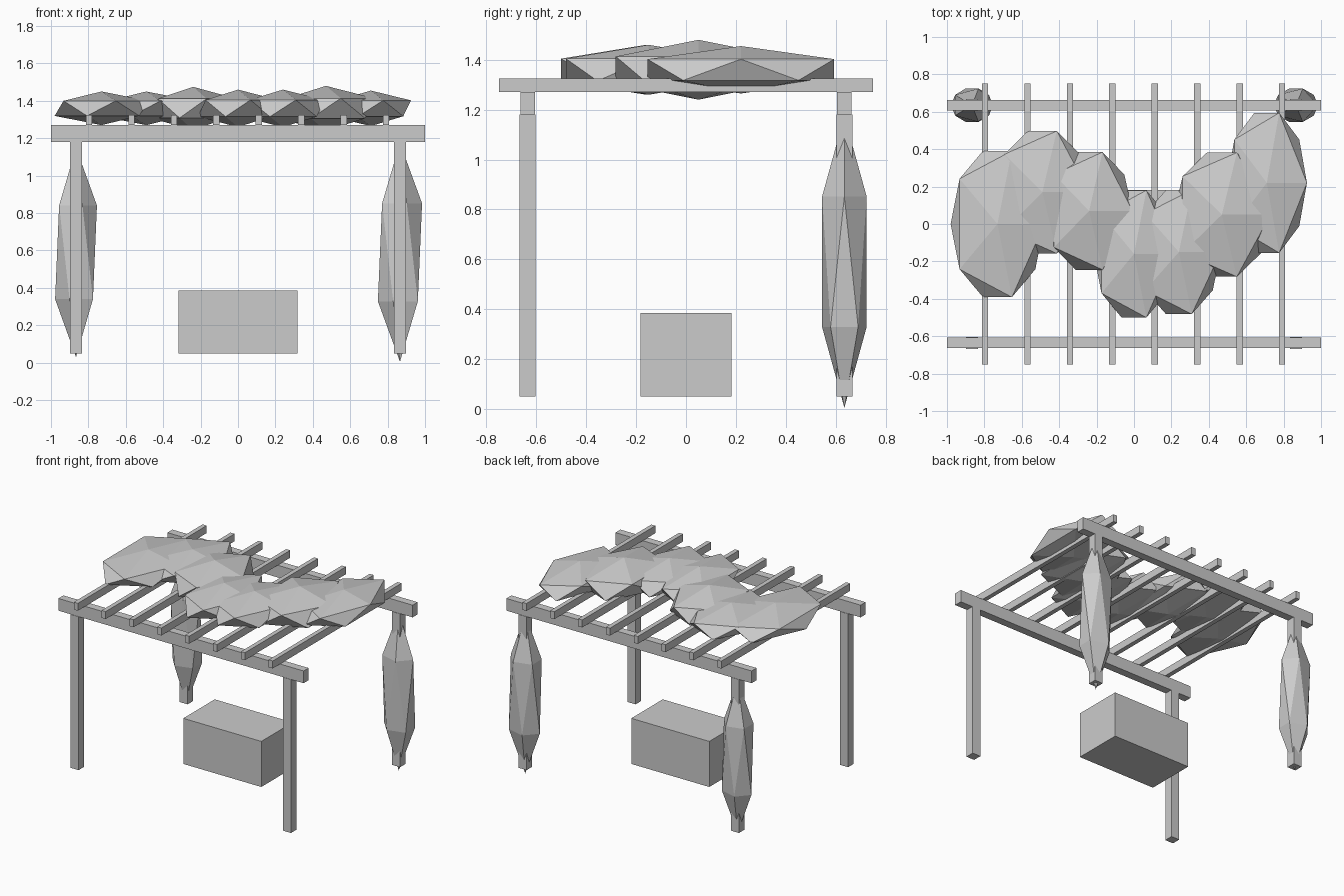
import bpy
from mathutils import Vector

default = bpy.data.objects.get("Cube")
if default:
    bpy.data.objects.remove(default, do_unlink=True)

grey = bpy.data.materials.new("plain_grey")
grey.use_nodes = True
grey.diffuse_color = (0.6, 0.6, 0.6, 1)
grey.node_tree.nodes["Principled BSDF"].inputs["Base Color"].default_value = grey.diffuse_color


def finish(name):
    obj = bpy.context.object
    obj.name = obj.data.name = name
    obj.data.materials.append(grey)
    return obj


def box(name, center, size):
    bpy.ops.mesh.primitive_cube_add(size=1, location=center)
    obj = finish(name)
    for v in obj.data.vertices:
        v.co *= Vector(size)
    return obj


def clump(name, center, radii):
    """Faceted, stretched twenty-sided leaf clump."""
    bpy.ops.mesh.primitive_ico_sphere_add(subdivisions=1, radius=1, location=center)
    obj = finish(name)
    for v in obj.data.vertices:
        v.co *= Vector(radii)
    return obj


# Timber frame: posts and long beams
for depth, y in (("front", -0.635), ("back", 0.635)):
    for side, x in (("right", -0.866), ("left", 0.866)):
        box(f"{depth}_{side}_post", (x, y, 0.615), (0.066, 0.064, 1.13))
    box(f"{depth}_beam", (0, y, 1.225), (2, 0.058, 0.09))

# Rafters across the beams
for i in range(8):
    box(f"rafter_{i + 1}", (-0.797 + 0.227 * i, 0, 1.298), (0.033, 1.5, 0.055))

# Bench block under the roof
box("bench_block", (0, 0, 0.217), (0.636, 0.366, 0.336))

# Vines around the back posts
clump("right_post_vine", (-0.866, 0.635, 0.59), (0.125, 0.105, 0.56))
clump("left_post_vine", (0.866, 0.635, 0.59), (0.132, 0.105, 0.585))

# Roof foliage: x, y, half width, half depth, half height
foliage = [
    (-0.73, 0.00, 0.28, 0.46, 0.09),
    (-0.49, 0.17, 0.28, 0.385, 0.09),
    (-0.24, 0.07, 0.26, 0.37, 0.115),
    (0.00, -0.16, 0.24, 0.40, 0.10),
    (0.24, -0.15, 0.25, 0.39, 0.10),
    (0.47, 0.05, 0.29, 0.39, 0.12),
    (0.71, 0.22, 0.24, 0.44, 0.095),
]
for i, (x, y, rx, ry, rz) in enumerate(foliage):
    clump(f"roof_foliage_{i + 1}", (x, y, 1.36), (rx, ry, rz))
